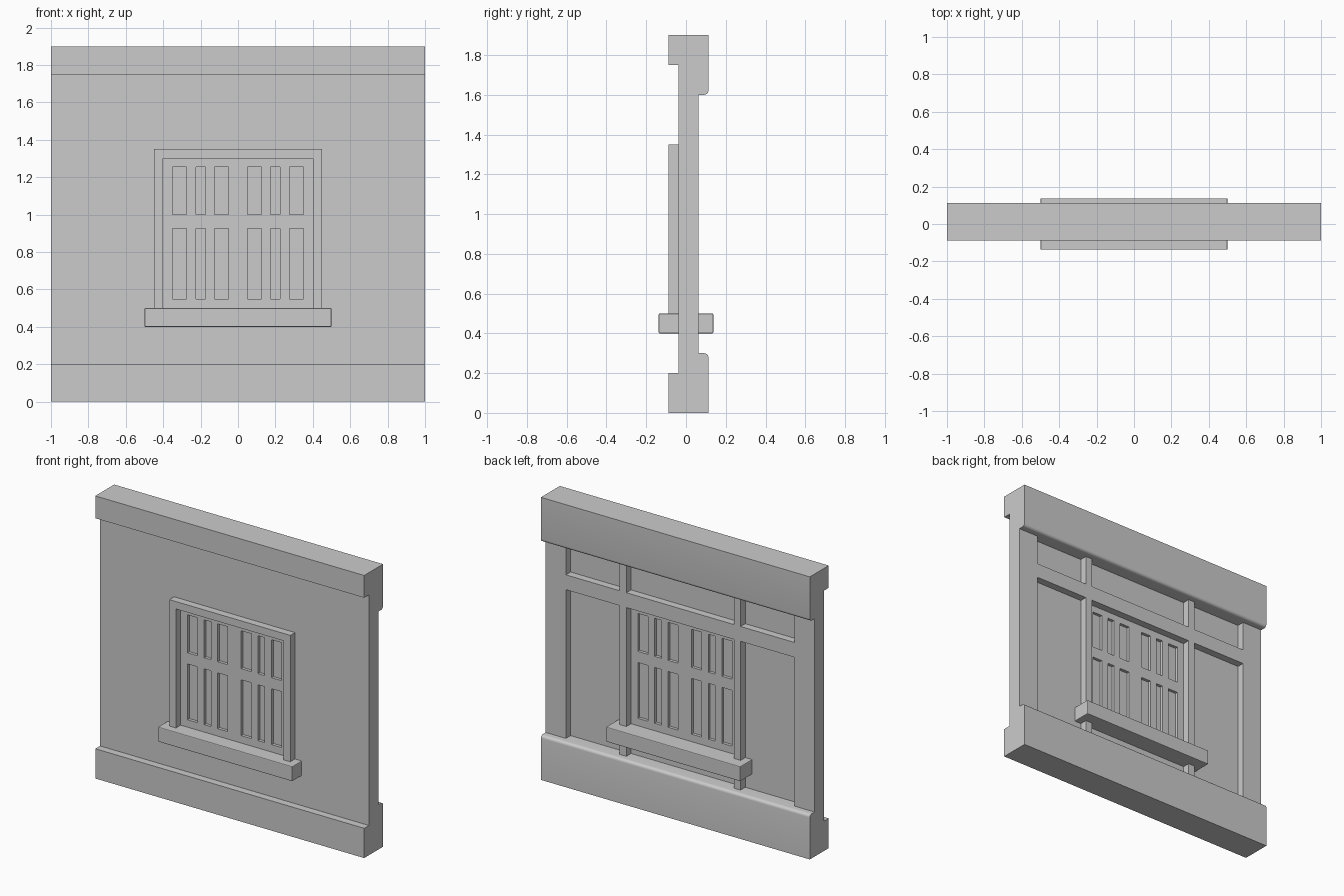
import bpy, bmesh, math

if "Cube" in bpy.data.objects:
    bpy.data.objects.remove(bpy.data.objects["Cube"])

# depth planes, front (-y) to back (+y)
FRONT, WALL, PANEL, POST, BACK, SILL = -0.0875, -0.0375, 0.0125, 0.0625, 0.1125, 0.1375
BEAM_LOW, BEAM_HIGH = 0.3, 1.6


def finish(name, bm):
    mesh = bpy.data.meshes.new(name)
    bm.to_mesh(mesh)
    bm.free()
    obj = bpy.data.objects.new(name, mesh)
    bpy.context.collection.objects.link(obj)
    return obj


def extrude(name, verts, vec):
    """Solid made by sweeping one polygon along a vector."""
    bm = bmesh.new()
    face = bm.faces.new([bm.verts.new(v) for v in verts])
    new = bmesh.ops.extrude_face_region(bm, geom=[face], use_keep_orig=True)["geom"]
    bmesh.ops.translate(bm, vec=vec, verts=[g for g in new if isinstance(g, bmesh.types.BMVert)])
    bmesh.ops.recalc_face_normals(bm, faces=bm.faces)
    return finish(name, bm)


def box(name, x0, x1, y0, y1, z0, z1):
    return extrude(name, [(x0, y0, z0), (x1, y0, z0), (x1, y1, z0), (x0, y1, z0)], (0, 0, z1 - z0))


def beam(name, front_h, back_h, flip):
    """Full-width beam with a taller back half and a rounded inner back edge."""
    r = 0.02
    prof = [(FRONT, 0), (BACK, 0)]
    for i in range(6):
        a = math.radians(18 * i)
        prof.append((BACK - r + r * math.cos(a), back_h - r + r * math.sin(a)))
    prof += [(WALL, back_h), (WALL, front_h), (FRONT, front_h)]
    obj = extrude(name, [(-1, y, 1.9 - z if flip else z) for y, z in prof], (2, 0, 0))
    for p in obj.data.polygons:
        p.use_smooth = True
    obj.data.set_sharp_from_angle(angle=math.radians(30))
    return obj


# top and bottom beams
beam("bottom_beam", 0.2, BEAM_LOW, False)
beam("top_beam", 0.15, 1.9 - BEAM_HIGH, True)

# wall panel with two rows of lattice openings
half = [0.05, 0.125, 0.175, 0.225, 0.275, 0.35]
xs = [-1] + [-v for v in reversed(half)] + half + [1]
zs = [BEAM_LOW, 0.55, 0.925, 1.0, 1.255, BEAM_HIGH]
bm = bmesh.new()
grid = [[bm.verts.new((x, WALL, z)) for z in zs] for x in xs]
for i in range(len(xs) - 1):
    for j in range(len(zs) - 1):
        if not (i % 2 and j % 2):
            bm.faces.new([grid[i][j], grid[i + 1][j], grid[i + 1][j + 1], grid[i][j + 1]])
wall = finish("wall_panel", bm)
thick = wall.modifiers.new("thickness", "SOLIDIFY")
thick.thickness = PANEL - WALL
thick.offset = -1

# thin pane behind the openings
box("window_pane", -0.38, 0.38, WALL + 0.02, PANEL - 0.02, 0.52, 1.28)

# raised front window frame
box("frame_head", -0.45, 0.45, FRONT, WALL, 1.3, 1.35)
for s, side in ((-1, "left"), (1, "right")):
    a, b = sorted((s * 0.4, s * 0.45))
    box("frame_jamb_" + side, a, b, FRONT, WALL, 0.5, 1.3)
    # back posts: slim beside the window, wide at the wall ends
    box("window_post_" + side, a, b, PANEL, POST, BEAM_LOW, BEAM_HIGH)
    a, b = sorted((s * 0.85, s * 1.0))
    box("end_post_" + side, a, b, PANEL, POST, BEAM_LOW, BEAM_HIGH)

# back rail, split between the posts
for name, a, b in (("left", -0.85, -0.45), ("middle", -0.4, 0.4), ("right", 0.45, 0.85)):
    box("back_rail_" + name, a, b, PANEL, POST, 1.3, 1.4)

# window sill running through the wall, with softened edges
sill = box("window_sill", -0.5, 0.5, -SILL, SILL, 0.4, 0.5)
bev = sill.modifiers.new("soft_edges", "BEVEL")
bev.width = 0.005
bev.segments = 2
